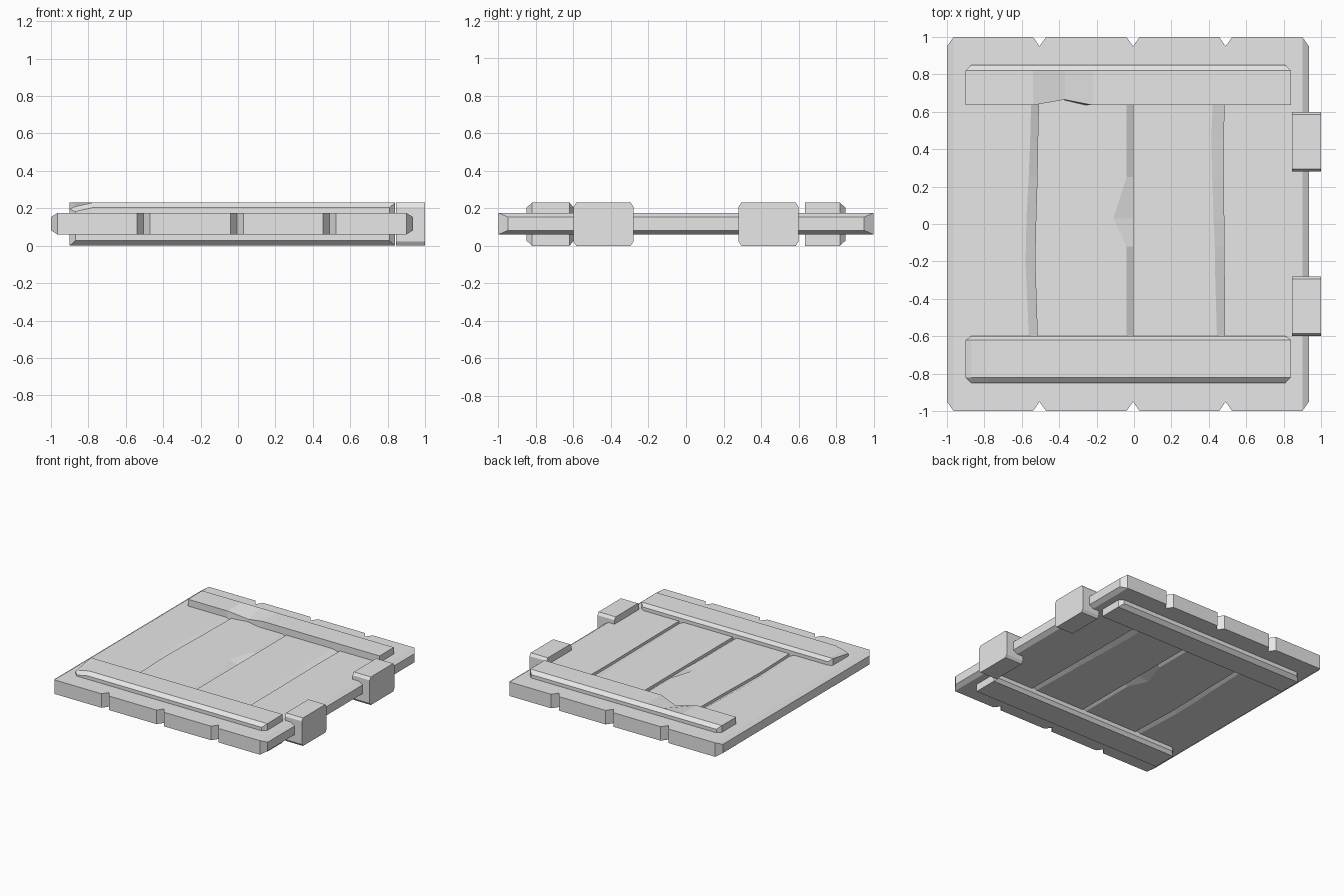
import bpy, bmesh
from mathutils import Vector

cube = bpy.data.objects.get("Cube")
if cube:
    bpy.data.objects.remove(cube)

grey = bpy.data.materials.new("plain_grey")
grey.use_nodes = True
grey.diffuse_color = (0.8, 0.8, 0.8, 1)
grey.node_tree.nodes["Principled BSDF"].inputs["Base Color"].default_value = (0.8, 0.8, 0.8, 1)


def loft(name, axis, stations, low, high, depth, dents=()):
    """Chamfered bar along axis; station = (t, side0, side1, chamfer0, chamfer1, end)."""
    bm = bmesh.new()
    rings = []
    for t, a, b, ca, cb, end in stations:
        if end:  # corners cut back at the end face
            a, b, da, db = a + ca, b - cb, 0, 0
            ca = cb = 0
        else:
            da, db = (depth if ca else 0), (depth if cb else 0)
        section = [(a, low + da), (a, high - da), (a + ca, high), (b - cb, high),
                   (b, high - db), (b, low + db), (b - cb, low), (a + ca, low)]
        rings.append([bm.verts.new((t, s, z) if axis == "x" else (s, t, z))
                      for s, z in section])
    for r0, r1 in zip(rings, rings[1:]):
        for i in range(8):
            j = (i + 1) % 8
            bm.faces.new((r0[i], r0[j], r1[j], r1[i]))
    bm.faces.new(rings[0])
    bm.faces.new(rings[-1])
    # worn spots
    for spot, shift in dents:
        for v in bm.verts:
            if (v.co - Vector(spot)).length < 0.012:
                v.co += Vector(shift)
    bmesh.ops.remove_doubles(bm, verts=bm.verts, dist=0.0005)
    bmesh.ops.recalc_face_normals(bm, faces=bm.faces)
    mesh = bpy.data.meshes.new(name)
    bm.to_mesh(mesh)
    bm.free()
    mesh.materials.append(grey)
    obj = bpy.data.objects.new(name, mesh)
    bpy.context.collection.objects.link(obj)
    return obj


# Planks: seams between them bend and are worn between the battens
inner_y = [-0.66, -0.2, -0.12, 0.03, 0.25, 0.45, 0.66]
seams = [
    (-0.505, [-0.01, -0.025, -0.023, -0.02, -0.013, -0.01, -0.005],
     [0.045, 0.05, 0.05, 0.05, 0.045, 0.04, 0.04]),
    (-0.005, [0] * 7, [0.035, 0.035, 0.035, 0.105, 0.035, 0.035, 0.035]),
    (0.49, [-0.005, -0.008, -0.008, -0.01, -0.012, -0.012, -0.008],
     [0.04, 0.05, 0.05, 0.055, 0.06, 0.065, 0.06]),
]
CUT = 0.035


def edge(seam, index):
    """Seam position and wear width at one inner station."""
    x, bend, wear = seam
    return x + bend[index], wear[index]


for n in range(4):
    left = seams[n - 1] if n else None
    right = seams[n] if n < 3 else None
    x0 = left[0] if left else -1.0
    x1 = right[0] if right else 0.935
    c0, c1 = (0 if left else CUT), (0 if right else CUT)
    tip = (x0, x1, CUT, CUT, True)
    body = (x0, x1, c0, c1, False)
    stations = [(-1, *tip), (-0.95, *body), (-0.84, *body)]
    for i, y in enumerate(inner_y):
        a = edge(left, i)[0] if left else x0
        b, wear = edge(right, i) if right else (x1, c1)
        stations.append((y, a, b, c0, wear, False))
    stations += [(0.84, *body), (0.95, *body), (1, *tip)]
    loft(f"plank_{n + 1}", "y", stations, 0.06, 0.175, 0.022)

# Cross battens, reaching through the planks to both faces
front = (-0.85, -0.6, 0.03, 0.02)
loft("front_batten", "x",
     [(-0.9, *front, True)] + [(x, *front, False) for x in (-0.87, -0.78, 0.81)]
     + [(0.84, *front, True)], 0, 0.23, 0.027,
     [((-0.9, -0.82, 0.23), (0, 0, -0.035)), ((-0.87, -0.85, 0.203), (0, 0, -0.02)),
      ((-0.87, -0.82, 0.23), (0, 0, -0.02))])

back = (0.635, 0.85, 0, 0.03)
loft("back_batten", "x",
     [(-0.9, *back, True)]
     + [(x, *back, False) for x in (-0.87, -0.54, -0.37, -0.22, 0.81)]
     + [(0.84, *back, True)], 0, 0.23, 0.027,
     [((-0.37, 0.635, 0.23), (0, 0.03, -0.035))])

# Hinge blocks on the left edge
for name, y in (("front_hinge", -0.6), ("back_hinge", 0.28)):
    loft(name, "x", [(x, y, y + 0.32, 0.015, 0.015, False) for x in (0.845, 1.0)],
         0, 0.23, 0.022)
